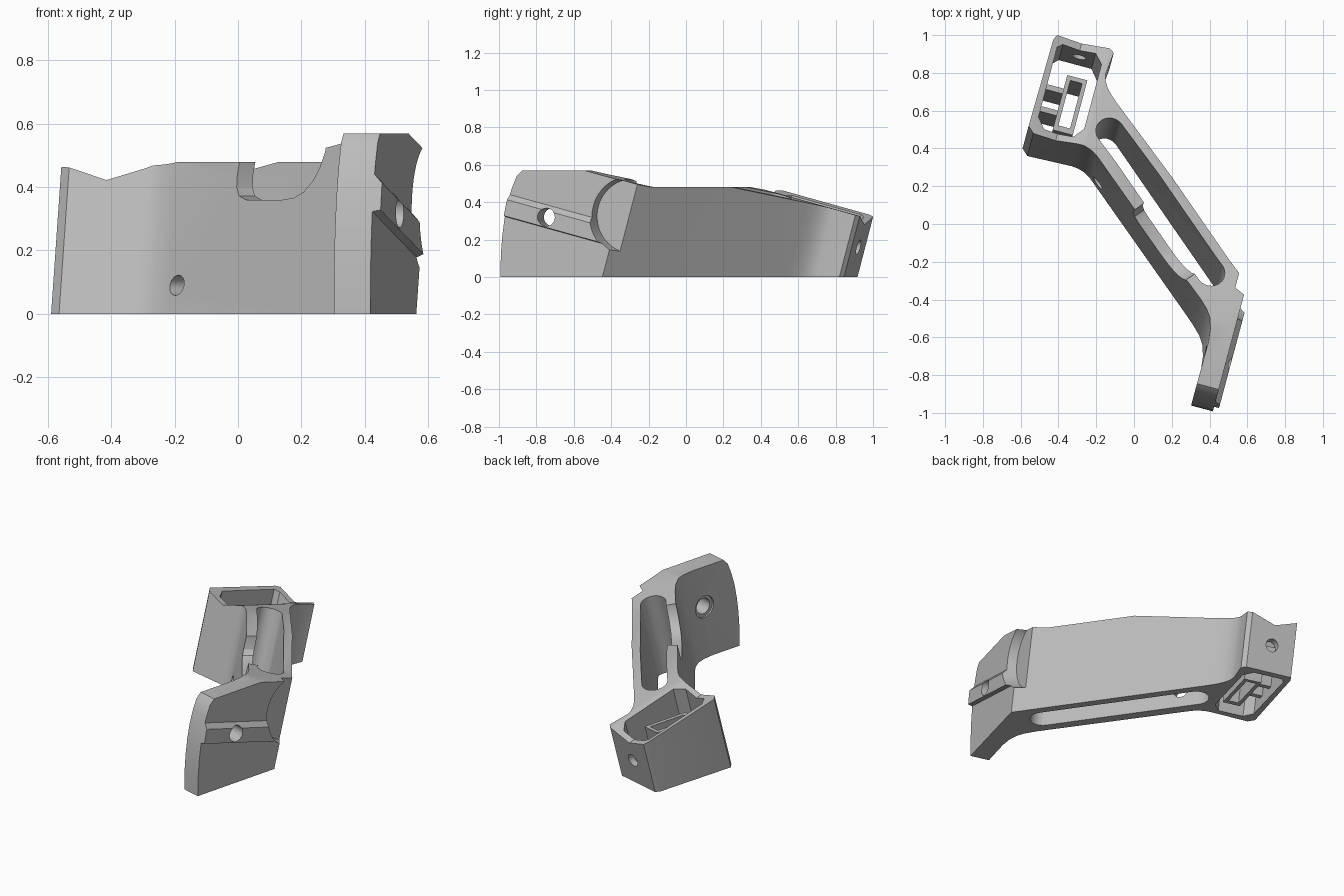
import bpy, bmesh, math
from mathutils import Vector

cube = bpy.data.objects.get("Cube")
if cube:
    bpy.data.objects.remove(cube)

grey = bpy.data.materials.new("plain_grey")
grey.use_nodes = True
grey.diffuse_color = (0.5, 0.5, 0.5, 1)
grey.node_tree.nodes["Principled BSDF"].inputs["Base Color"].default_value = (0.5, 0.5, 0.5, 1)

A = math.radians(15)
C, S, T = math.cos(A), math.sin(A), math.tan(A)


# Coordinate frames: u across the end plate, v along it, t along the beam, o across it
def turned(u, v, z):
    return Vector((C * u + S * v, -S * u + C * v, z))


def beam(t, o, z):
    return Vector((0.569 * t + 0.823 * o, -0.823 * t + 0.569 * o, z))


def lean(p):
    return p + turned(0, T * p.z, 0)


def prism(name, points, place, lo, hi):
    """Extrude a 2D outline from lo to hi, placed by a frame function."""
    bm = bmesh.new()
    ends = [[bm.verts.new(place(a, b, c)) for a, b in points] for c in (lo, hi)]
    bm.faces.new(ends[0])
    bm.faces.new(ends[1])
    n = len(points)
    for i in range(n):
        j = (i + 1) % n
        bm.faces.new((ends[0][i], ends[0][j], ends[1][j], ends[1][i]))
    bmesh.ops.recalc_face_normals(bm, faces=bm.faces)
    mesh = bpy.data.meshes.new(name)
    bm.to_mesh(mesh)
    bm.free()
    ob = bpy.data.objects.new(name, mesh)
    mesh.materials.append(grey)
    bpy.context.collection.objects.link(ob)
    return ob


def circle(a, b, r, sides=32, stretch=1):
    return [(a + stretch * r * math.cos(k * math.tau / sides),
             b + r * math.sin(k * math.tau / sides)) for k in range(sides)]


def combine(target, tool, operation):
    """Apply one boolean and discard the tool."""
    tool.hide_render = True
    mod = target.modifiers.new("cut", "BOOLEAN")
    mod.operation, mod.object, mod.solver = operation, tool, "EXACT"
    graph = bpy.context.evaluated_depsgraph_get()
    mesh = bpy.data.meshes.new_from_object(target.evaluated_get(graph))
    target.modifiers.clear()
    target.data = mesh
    bpy.data.objects.remove(tool)


# Main body: leaning extrusion of box, beam and end plate
outline = [(-.59, .40), (-.565, .36), (-.33, .306), (-.295, .293), (-.265, .274), (-.235, .245),
           (.265, -.465), (.31, -.53), (.345, -.59), (.362, -.64), (.365, -.70), (.355, -.77),
           (.237, -1.20), (.353, -1.234), (.563, -.447), (-.12, .54),
           (-.145, .58), (-.165, .62), (-.176, .66), (-.175, .70),
           (-.13, .82), (-.15, .845), (-.43, .917), (-.45, .89)]
body = prism("bracket_body", outline, lambda x, y, z: lean(Vector((x, y, z))), -.05, .8)

# Sloping rail on the outer plate face
rail = prism("plate_rail", [(-.06, .64), (-.06, .66), (-.055, .687), (.035, .687), (.065, .66), (.065, .64)],
             lambda w, u, v: turned(u, v, .32 + w - T * (v + .59)), -1.0, -.15)
combine(body, rail, "UNION")

# Side envelope: rounded front end and sloped top
envelope = prism("envelope", [(-.85, 0), (-.848, .12), (-.84, .22), (-.828, .31), (-.81, .40),
                              (-.787, .475), (-.76, .54), (-.73, .57), (-.385, .57), (-.05, .48),
                              (.29, .48), (1.1, .263), (1.1, 0)],
                 lambda v, z, u: turned(u, v, z), -1.5, 1.5)
combine(body, envelope, "INTERSECT")

# Box cavity
cavity = prism("cavity", [(-.635, .30), (-.59, .245), (-.43, .245), (-.385, .30),
                          (-.385, .68), (-.43, .735), (-.61, .735), (-.635, .71)],
               lambda u, v, z: lean(turned(u, v, z)), -.1, .8)
combine(body, cavity, "DIFFERENCE")

# Shallow valley across the top of the box
valley = prism("valley", [(-.515, -.05), (-.335, .01), (-.335, .4), (-.80, .4), (-.80, .045)],
               lambda u, w, v: turned(u, v, .48 + w - T * (v - .29)), .1, 1.2)
combine(body, valley, "DIFFERENCE")

# Long round-ended slot through the beam
slot_points = []
for centre, start in ((.53, -90), (-.40, 90)):
    for k in range(13):
        a = math.radians(start + 15 * k)
        slot_points.append((centre + .075 * math.cos(a), .085 + .075 * math.sin(a)))
slot = prism("slot", slot_points, lambda t, o, z: lean(beam(t, o, z)), -.1, .8)
combine(body, slot, "DIFFERENCE")

# Scoop in the top of the inner beam wall
scoop = prism("scoop", [(-.06, .7), (-.06, .44), (-.052, .40), (-.03, .372), (.01, .36),
                        (.21, .36), (.27, .366), (.32, .385), (.36, .42), (.385, .46), (.40, .51), (.40, .7)],
              lambda t, z, o: beam(t, o, z), -.2, .13)
combine(body, scoop, "DIFFERENCE")

# Small oval hole low in the inner beam wall
oval = prism("oval_hole", circle(-.288, .09, .032, 24, 1.2),
             lambda t, z, o: beam(t, o, z), -.15, .08)
combine(body, oval, "DIFFERENCE")

# Round pocket with a sloped wall at the back of the plate face
pocket = prism("pocket", circle(0, 0, 1, 64),
               lambda a, b, u: turned(u, -.13 + a * (.2 + .25 * (u - .605)),
                                      .325 + b * (.2 + .25 * (u - .605))), .605, .75)
combine(body, pocket, "DIFFERENCE")

# Plate hole with counterbore, and hole in the back of the box
for v, r, lo, hi in ((-.59, .048, .4, .8), (-.59, .068, .4, .553)):
    hole = prism("plate_hole", circle(v, .32, r), lambda a, z, u: turned(u, a, z), lo, hi)
    combine(body, hole, "DIFFERENCE")
hole = prism("box_hole", circle(-.51, .16, .038), lambda u, z, v: turned(u, v, z), .72, 1.0)
combine(body, hole, "DIFFERENCE")


def block(name, u0, u1, v0, v1, z0, z1):
    return prism(name, [(u0, v0), (u1, v0), (u1, v1), (u0, v1)],
                 lambda u, v, z: lean(turned(u, v, z)), z0, z1)


# Rectangular sleeve inside the box, with ribs to the side wall
sleeve = block("inner_sleeve", -.545, -.435, .29, .59, .03, .30)
combine(sleeve, block("sleeve_bore", -.522, -.458, .32, .567, -.1, .5), "DIFFERENCE")
ribs = [block("sleeve_rib", -.65, -.54, v, v + .028, .06, .29) for v in (.37, .49)]

for ob in [body, sleeve] + ribs:
    bpy.ops.object.select_all(action="DESELECT")
    ob.select_set(True)
    bpy.context.view_layer.objects.active = ob
    bpy.ops.object.shade_smooth_by_angle(angle=math.radians(24))
